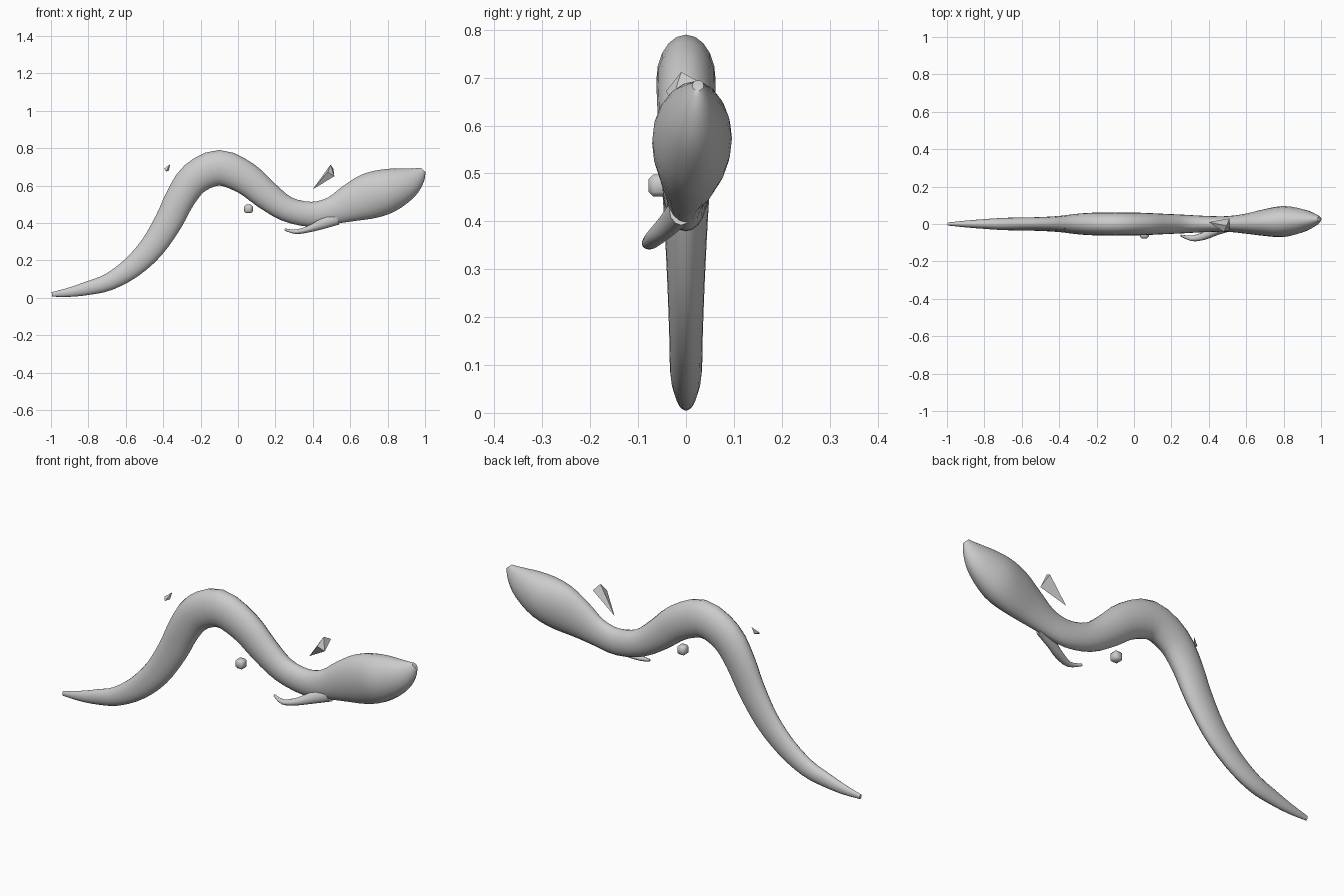
import bpy, bmesh, math
from mathutils import Vector

cube = bpy.data.objects.get("Cube")
if cube:
    bpy.data.objects.remove(cube, do_unlink=True)

grey = bpy.data.materials.new("plain grey")
grey.use_nodes = True
grey.diffuse_color = (0.6, 0.6, 0.6, 1)
grey.node_tree.nodes["Principled BSDF"].inputs["Base Color"].default_value = (0.6, 0.6, 0.6, 1)


def add_object(name, bm, smooth=True):
    bmesh.ops.recalc_face_normals(bm, faces=bm.faces)
    mesh = bpy.data.meshes.new(name)
    bm.to_mesh(mesh)
    bm.free()
    mesh.materials.append(grey)
    obj = bpy.data.objects.new(name, mesh)
    bpy.context.collection.objects.link(obj)
    if smooth:
        bpy.ops.object.select_all(action="DESELECT")
        obj.select_set(True)
        bpy.context.view_layer.objects.active = obj
        bpy.ops.object.shade_smooth_by_angle(angle=math.radians(50))
    return obj


def smooth_path(stations, steps):
    """Catmull-Rom curve through every value of the stations."""
    rows = [stations[0]] + stations + [stations[-1]]
    result = []
    for a, b, c, d in zip(rows, rows[1:], rows[2:], rows[3:]):
        for k in range(steps):
            t = k / steps
            result.append([q + t / 2 * (r - p + t * (2 * p - 5 * q + 4 * r - s
                           + t * (3 * (q - r) + s - p)))
                           for p, q, r, s in zip(a, b, c, d)])
    return result + [list(stations[-1])]


def tapered_tube(name, stations, sides=20, steps=3):
    """Stations hold x, y, z, in-plane radius and sideways radius."""
    path = smooth_path(stations, steps)
    bm = bmesh.new()
    rings = []
    for i, (x, y, z, tall, wide) in enumerate(path):
        before, after = path[max(i - 1, 0)], path[min(i + 1, len(path) - 1)]
        along = Vector((after[0] - before[0], 0, after[2] - before[2])).normalized()
        up = Vector((-along.z, 0, along.x))
        side = Vector((0, 1, 0))
        ring = []
        for k in range(sides):
            a = math.tau * k / sides
            ring.append(bm.verts.new(Vector((x, y, z)) + up * tall * math.sin(a)
                                     + side * wide * math.cos(a)))
        rings.append(ring)
    for low, high in zip(rings, rings[1:]):
        for k in range(sides):
            n = (k + 1) % sides
            bm.faces.new((low[k], low[n], high[n], high[k]))
    bm.faces.new(rings[0])
    bm.faces.new(rings[-1])
    return add_object(name, bm)


def shard(name, points):
    bm = bmesh.new()
    for p in points:
        bm.verts.new(p)
    bmesh.ops.convex_hull(bm, input=bm.verts)
    return add_object(name, bm, smooth=False)


# Winding body from tail tip to snout
tapered_tube("body", [
    (-0.995, 0, 0.018, 0.012, 0.008),
    (-0.9, 0, 0.03, 0.025, 0.018),
    (-0.8, 0, 0.052, 0.037, 0.026),
    (-0.69, 0, 0.085, 0.046, 0.033),
    (-0.57, 0, 0.16, 0.057, 0.035),
    (-0.46, 0, 0.27, 0.067, 0.039),
    (-0.37, 0, 0.41, 0.075, 0.046),
    (-0.31, 0, 0.53, 0.08, 0.054),
    (-0.23, 0, 0.64, 0.088, 0.06),
    (-0.1, 0, 0.695, 0.095, 0.062),
    (0.04, 0, 0.64, 0.087, 0.06),
    (0.15, 0, 0.55, 0.077, 0.055),
    (0.26, 0, 0.475, 0.067, 0.05),
    (0.39, 0, 0.446, 0.067, 0.043),
    (0.5, 0, 0.465, 0.073, 0.042),
    (0.6, 0.002, 0.505, 0.1, 0.054),
    (0.7, 0.008, 0.543, 0.122, 0.072),
    (0.8, 0.013, 0.573, 0.118, 0.083),
    (0.9, 0.018, 0.614, 0.088, 0.062),
    (0.96, 0.022, 0.654, 0.05, 0.034),
    (0.99, 0.025, 0.684, 0.016, 0.012),
])

# Small swept-back fin on the right side
tapered_tube("fin", [
    (0.53, -0.01, 0.425, 0.035, 0.025),
    (0.45, -0.036, 0.395, 0.028, 0.022),
    (0.38, -0.062, 0.368, 0.018, 0.022),
    (0.31, -0.077, 0.353, 0.012, 0.015),
    (0.25, -0.062, 0.365, 0.006, 0.005),
], sides=12)

# Loose pieces floating beside the body
shard("large_shard", [(0.4, 0.01, 0.58), (0.495, -0.01, 0.712), (0.48, -0.042, 0.672),
                      (0.515, -0.03, 0.65), (0.51, 0.03, 0.69)])
shard("small_shard", [(-0.362, -0.018, 0.715), (-0.395, -0.035, 0.69),
                      (-0.385, -0.046, 0.675), (-0.37, -0.025, 0.68)])

# Rounded floating cube
bm = bmesh.new()
bmesh.ops.create_cube(bm, size=0.046)
bmesh.ops.bevel(bm, geom=bm.edges[:], offset=0.01, segments=1, affect="EDGES")
bmesh.ops.translate(bm, verts=bm.verts, vec=(0.056, -0.055, 0.475))
add_object("rounded_cube", bm)
